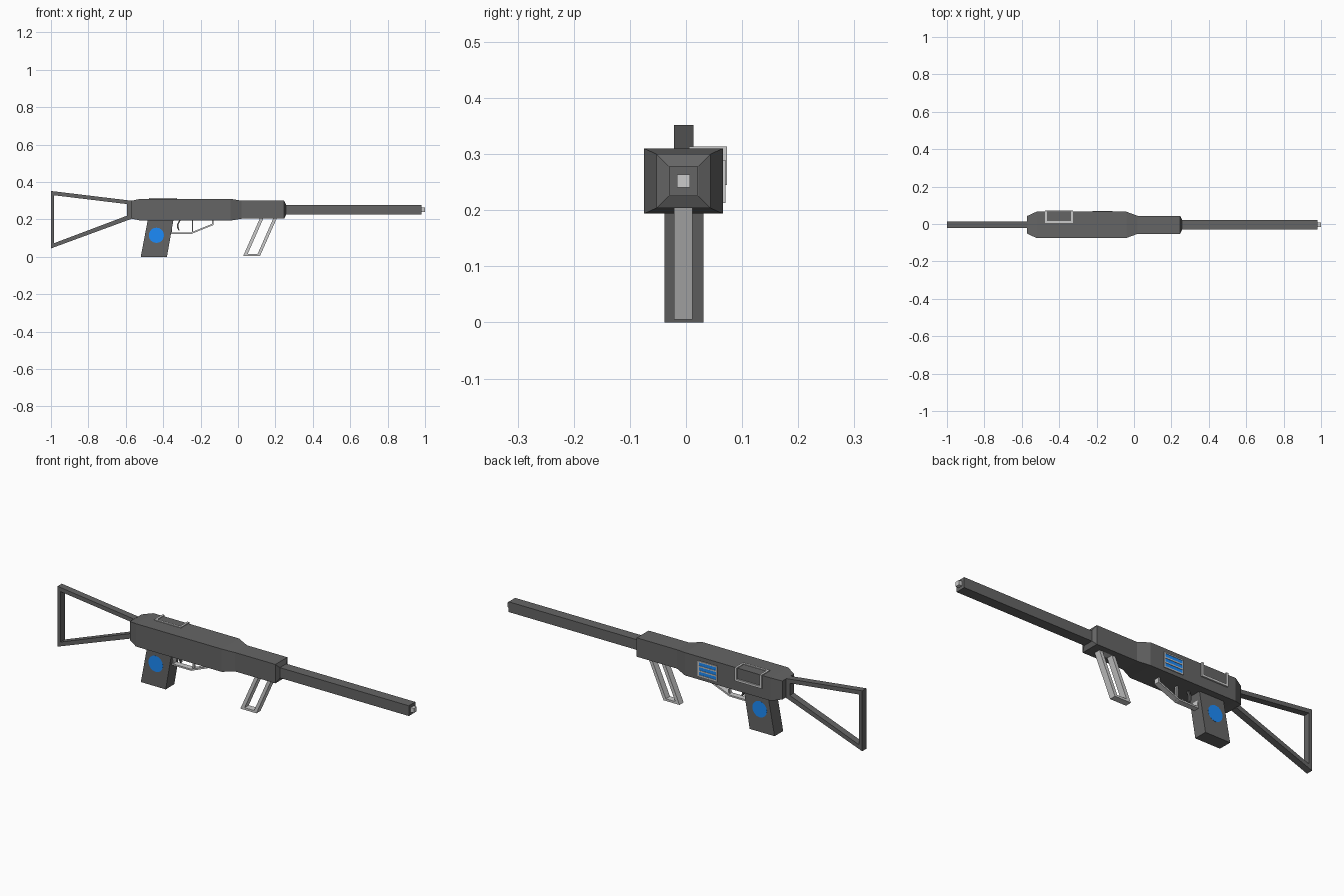
import bpy
import bmesh
from math import radians

if "Cube" in bpy.data.objects:
    bpy.data.objects.remove(bpy.data.objects["Cube"])

CY, CZ = -0.0045, 0.252   # centre line of the gun


def material(name, colour):
    m = bpy.data.materials.new(name)
    m.diffuse_color = (*colour, 1)
    m.use_nodes = True
    m.node_tree.nodes["Principled BSDF"].inputs["Base Color"].default_value = m.diffuse_color
    return m


blue = material("blue_paint", (0.012, 0.26, 0.95))
dark = material("dark_metal", (0.13, 0.13, 0.13))
light = material("light_metal", (0.55, 0.55, 0.55))


def finish(bm, name, mat):
    bmesh.ops.recalc_face_normals(bm, faces=bm.faces)
    mesh = bpy.data.meshes.new(name)
    bm.to_mesh(mesh)
    bm.free()
    ob = bpy.data.objects.new(name, mesh)
    bpy.context.collection.objects.link(ob)
    mesh.materials.append(mat)
    return ob


def loft(name, sections, mat):
    """Rectangular sections (x, half width, half height) joined along x."""
    bm = bmesh.new()
    rings = []
    for x, hy, hz in sections:
        rings.append([bm.verts.new((x, CY + a * hy, CZ + b * hz))
                      for a, b in ((-1, -1), (1, -1), (1, 1), (-1, 1))])
    for r, s in zip(rings, rings[1:]):
        for i in range(4):
            j = (i + 1) % 4
            bm.faces.new((r[i], r[j], s[j], s[i]))
    bm.faces.new(rings[0])
    bm.faces.new(rings[-1])
    return finish(bm, name, mat)


def box(name, lo, hi, mat=light):
    bm = bmesh.new()
    bmesh.ops.create_cube(bm, size=1)
    for v in bm.verts:
        v.co = [lo[i] + (v.co[i] + 0.5) * (hi[i] - lo[i]) for i in range(3)]
    return finish(bm, name, mat)


def prism(name, profile, y0, y1, mat):
    """Side profile (x, z) extruded along y."""
    bm = bmesh.new()
    a, b = ([bm.verts.new((x, y, z)) for x, z in profile] for y in (y0, y1))
    bm.faces.new(a)
    bm.faces.new(b)
    for i in range(len(a)):
        j = (i + 1) % len(a)
        bm.faces.new((a[i], a[j], b[j], b[i]))
    return finish(bm, name, mat)


def frame(name, outer, inner, y0, y1, mat, closed=True):
    """Band between two side profiles (x, z), extruded along y."""
    bm = bmesh.new()
    n = len(outer)
    rings = [[bm.verts.new((p[0], y, p[1])) for p, y in
              ((outer[i], y0), (outer[i], y1), (inner[i], y1), (inner[i], y0))]
             for i in range(n)]
    for i in range(n if closed else n - 1):
        r, s = rings[i], rings[(i + 1) % n]
        for k in range(4):
            m = (k + 1) % 4
            bm.faces.new((r[k], r[m], s[m], s[k]))
    if not closed:
        bm.faces.new(rings[0])
        bm.faces.new(rings[-1])
    return finish(bm, name, mat)


# Receiver with tapered ends, fore-end, barrel and muzzle tip
loft("receiver", [(-0.572, 0.047, 0.047), (-0.522, 0.07, 0.058),
                  (-0.04, 0.07, 0.058), (0.02, 0.048, 0.048),
                  (0.247, 0.048, 0.048), (0.257, 0.027, 0.027)], dark)
loft("barrel", [(0.25, 0.026, 0.026), (0.982, 0.026, 0.026)], dark)
loft("muzzle_tip", [(0.975, 0.0115, 0.0115), (1.0, 0.0115, 0.0115)], light)

# Open shoulder stock
frame("shoulder_stock",
      [(-1, 0.352), (-0.57, 0.3), (-0.57, 0.203), (-1, 0.045)],
      [(-0.983, 0.329), (-0.593, 0.282), (-0.593, 0.22), (-0.983, 0.073)],
      -0.021, 0.013, dark)

# Slanted rear grip with a flush blue disc on each side
prism("rear_grip", [(-0.48, 0.21), (-0.343, 0.21), (-0.38, 0), (-0.52, 0)],
      -0.038, 0.031, dark)
bpy.ops.mesh.primitive_cylinder_add(vertices=16, radius=0.041, depth=0.0702,
                                    location=(-0.436, -0.0035, 0.115),
                                    rotation=(radians(90), 0, 0))
disc = bpy.context.object
disc.name = "grip_discs"
disc.data.materials.append(blue)

# Slanted open fore grip
frame("fore_grip",
      [(0.119, 0.21), (0.209, 0.21), (0.118, 0.005), (0.028, 0.005)],
      [(0.135, 0.204), (0.188, 0.204), (0.105, 0.016), (0.052, 0.016)],
      -0.021, 0.012, light)

# Trigger guard, trigger and guard post
frame("trigger_guard",
      [(-0.36, 0.2), (-0.36, 0.122), (-0.25, 0.122), (-0.132, 0.17), (-0.132, 0.2)],
      [(-0.352, 0.2), (-0.352, 0.13), (-0.252, 0.13), (-0.14, 0.176), (-0.14, 0.2)],
      -0.019, 0.01, light, closed=False)
frame("trigger",
      [(-0.312, 0.2), (-0.325, 0.175), (-0.325, 0.155), (-0.318, 0.14)],
      [(-0.304, 0.2), (-0.317, 0.175), (-0.317, 0.157), (-0.313, 0.142)],
      -0.011, 0.002, dark, closed=False)
box("guard_post", (-0.247, -0.011, 0.125), (-0.241, 0.002, 0.2))

# Port rim wrapped round the upper edge: two L-shaped ends, two long rails
x0, x1, t = -0.475, -0.325, 0.011
for x in (x0, x1 - t):
    box("port_rim_top_end", (x, 0.005, 0.304), (x + t, 0.073, 0.314))
    box("port_rim_side_end", (x, 0.06, 0.245), (x + t, 0.073, 0.314))
box("port_rim_top_rail", (x0, 0.005, 0.304), (x1, 0.005 + t, 0.314))
box("port_rim_side_rail", (x0, 0.06, 0.245), (x1, 0.073, 0.245 + t))

# Vent: light frame and bars with blue slats between
z0, z1, step = 0.213, 0.29, 0.0235
for i in range(4):
    z = z0 + i * step
    box("vent_bar", (-0.223, 0.06, z), (-0.115, 0.07, z + 0.0065))
    if i < 3:
        box("vent_slat", (-0.217, 0.06, z + 0.0065),
            (-0.121, 0.068, z + step), blue)
for x in (-0.223, -0.121):
    box("vent_side", (x, 0.06, z0), (x + 0.006, 0.07, z1))
